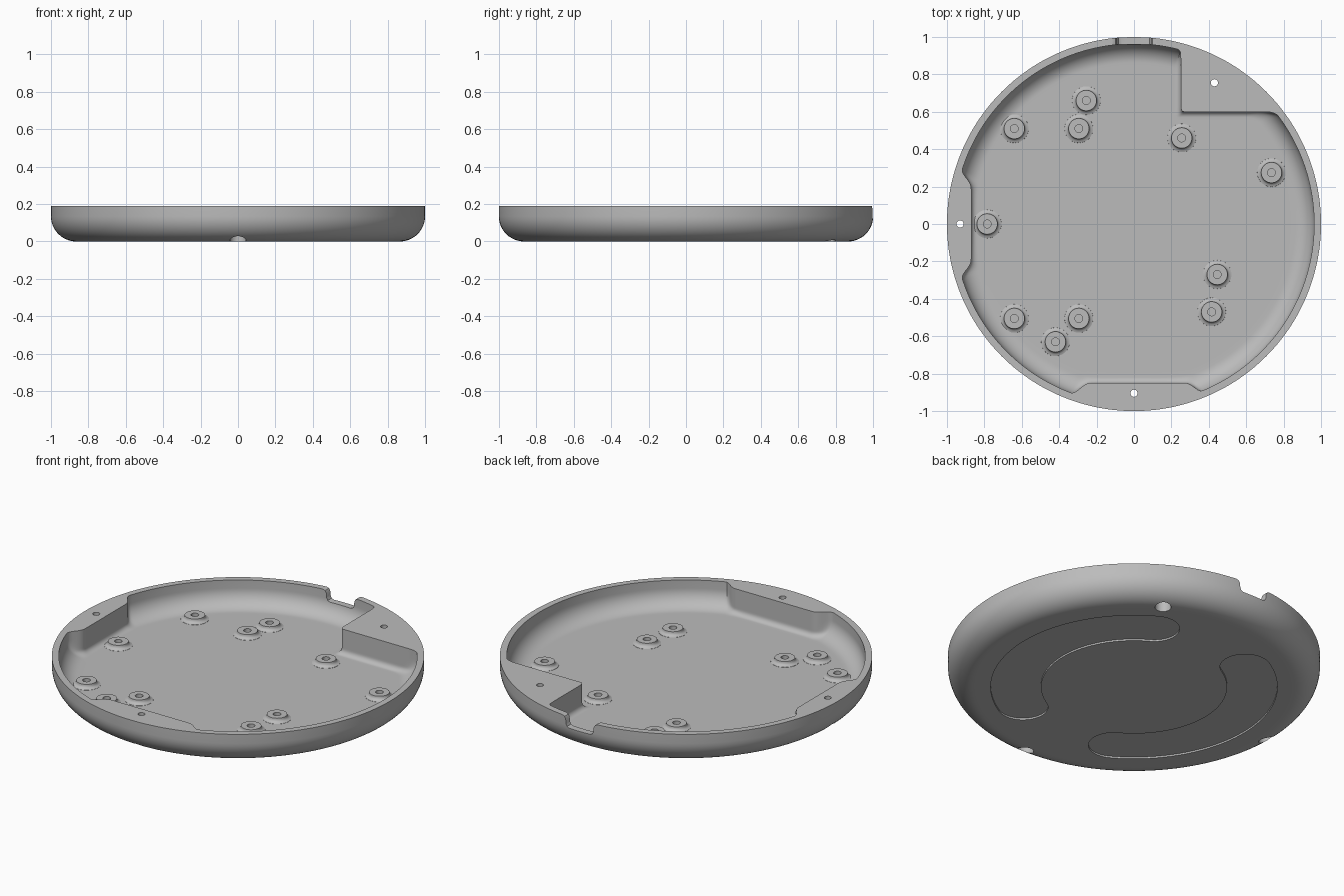
import bpy, bmesh, math
from math import sin, cos, pi, radians, sqrt

cube = bpy.data.objects.get("Cube")
if cube:
    bpy.data.objects.remove(cube, do_unlink=True)

grey = bpy.data.materials.new("plain grey")
grey.use_nodes = True
grey.diffuse_color = (0.5, 0.5, 0.5, 1)
grey.node_tree.nodes["Principled BSDF"].inputs["Base Color"].default_value = (0.5, 0.5, 0.5, 1)

HEIGHT, FLOOR, WALL = 0.19, 0.042, 0.963
SEGMENTS = 480


def loft(name, loops):
    """Skin a stack of equal closed loops and cap both ends."""
    bm = bmesh.new()
    rings = [[bm.verts.new(p) for p in loop] for loop in loops]
    n = len(rings[0])
    for a, b in zip(rings, rings[1:]):
        for i in range(n):
            j = (i + 1) % n
            bm.faces.new((a[i], a[j], b[j], b[i]))
    bm.faces.new(rings[0])
    bm.faces.new(rings[-1])
    bmesh.ops.recalc_face_normals(bm, faces=bm.faces)
    mesh = bpy.data.meshes.new(name)
    bm.to_mesh(mesh)
    bm.free()
    mesh.materials.append(grey)
    obj = bpy.data.objects.new(name, mesh)
    bpy.context.collection.objects.link(obj)
    return obj


def circle(r, z, n=SEGMENTS, x=0, y=0):
    return [(x + r * cos(2 * pi * i / n), y + r * sin(2 * pi * i / n), z) for i in range(n)]


def lathe(name, profile, x, y, n=40):
    return loft(name, [circle(r, z, n, x, y) for r, z in profile])


def prism(name, outline, low, high):
    return loft(name, [[(x, y, z) for x, y in outline] for z in (low, high)])


def select_only(obj):
    bpy.ops.object.select_all(action='DESELECT')
    obj.select_set(True)
    bpy.context.view_layer.objects.active = obj


def cut(target, cutter):
    cutter.hide_render = True
    mod = target.modifiers.new("cut", 'BOOLEAN')
    mod.operation, mod.solver, mod.object = 'DIFFERENCE', 'EXACT', cutter
    select_only(target)
    bpy.ops.object.modifier_apply(modifier=mod.name)
    bpy.data.objects.remove(cutter, do_unlink=True)


# Screw blocks along the wall: each is a set of half planes (nx, ny, distance)
BLOCKS = [
    [(1, 0, 0.25), (0, 1, 0.60)],
    [(-1, 0, 0.87), (-1, 1, 0.65), (-1, -1, 0.65)],
    [(0, -1, 0.85), (-1, -1, 0.55), (1, -1, 0.59)],
]


def soft_min(a, b, k=0.04):
    h = max(k - abs(a - b), 0) / k
    return min(a, b) - h * h * k / 4


def fillet(z, radius):
    drop = max(FLOOR + radius - z, 0)
    return radius - sqrt(max(radius ** 2 - drop ** 2, 0))


def cavity_loop(z, scale=1):
    """Inside outline of the tray at one height."""
    loop = []
    for i in range(SEGMENTS):
        c, s = cos(2 * pi * i / SEGMENTS), sin(2 * pi * i / SEGMENTS)
        r = WALL - fillet(z, 0.1)
        for planes in BLOCKS:
            entry = 0
            for nx, ny, k in planes:
                facing = nx * c + ny * s
                reach = k - fillet(z, 0.03) * math.hypot(nx, ny)
                t = min(reach / facing, 5) if facing > 0.01 else 5
                entry = -soft_min(-entry, -t)
            r = soft_min(r, entry)
        loop.append((r * c * scale, r * s * scale, z))
    return loop


# Tray: rounded underside, straight side, rim and filleted cavity
CURVE = 0.135
loops = [circle(0.84, 0)]
for i in range(13):
    a = pi / 2 * i / 12
    loops.append(circle(1 - CURVE + CURVE * sin(a), CURVE - CURVE * cos(a)))
loops.append(circle(1, HEIGHT))
loops.append(cavity_loop(HEIGHT))
for i in range(15):
    loops.append(cavity_loop(FLOOR + 0.1 * (1 - sin(pi / 2 * i / 14))))
loops.append(cavity_loop(FLOOR, 0.97))
tray = loft("tray", loops)

# Cable notch in the back wall
half = [(0.115, 0.22), (0.115, 0.19), (0.1, 0.184), (0.092, 0.17),
        (0.09, 0.145), (0.083, 0.129), (0.068, 0.123)]
outline = half + [(-x, z) for x, z in reversed(half)]
cut(tray, loft("notch_cutter", [[(x, y, z) for x, z in outline] for y in (0.9, 1.1)]))

# Counterbored screw holes through the blocks
for x, y in [(0.43, 0.755), (-0.93, 0), (0, -0.905)]:
    cut(tray, lathe("screw_cutter", [(0.043, -0.1), (0.043, 0.1), (0.019, 0.1), (0.019, 0.3)], x, y))


# Two curved pad recesses in the underside
def arc(cx, cy, r, start, end, n):
    return [(cx + r * cos(radians(start + (end - start) * i / n)),
             cy + r * sin(radians(start + (end - start) * i / n))) for i in range(n)]


MID, HALF, SPAN = 0.635, 0.135, 60
for turn in (0, 180):
    lo, hi = turn - SPAN, turn + SPAN
    end = [(MID * cos(radians(a)), MID * sin(radians(a))) for a in (lo, hi)]
    pad = (arc(0, 0, MID + HALF, lo, hi, 48) + arc(*end[1], HALF, hi, hi + 180, 20)
           + arc(0, 0, MID - HALF, hi, lo, 48) + arc(*end[0], HALF, lo + 180, lo + 360, 20))
    cut(tray, prism("pad_cutter", pad, -0.05, 0.01))

# Standoffs with blind holes and flared feet
PROFILE = [(0.078, 0.036), (0.076, 0.043), (0.067, 0.046), (0.06, 0.051), (0.056, 0.058),
           (0.055, 0.067), (0.021, 0.067), (0.021, 0.046)]
SPOTS = [(-0.64, 0.51), (-0.255, 0.66), (-0.295, 0.51), (0.255, 0.46), (0.735, 0.275),
         (-0.785, 0), (0.445, -0.27), (0.415, -0.47), (-0.295, -0.505), (-0.64, -0.505),
         (-0.42, -0.63)]
parts = [tray] + [lathe("standoff", PROFILE, x, y) for x, y in SPOTS]

for part in parts:
    select_only(part)
    bpy.ops.object.shade_smooth_by_angle(angle=radians(30))
